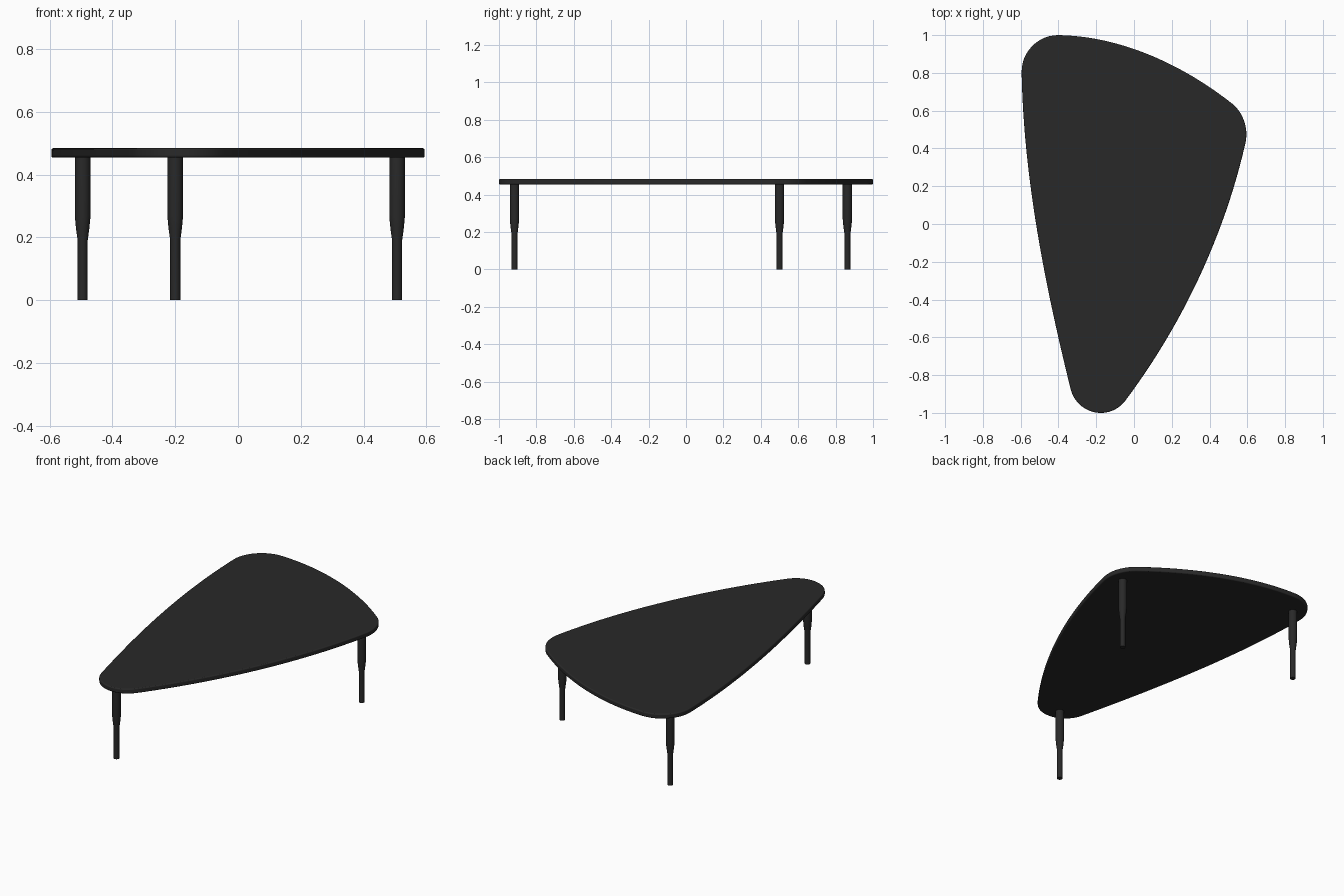
import bpy, bmesh, math
from mathutils import Vector
from mathutils.geometry import interpolate_bezier

if "Cube" in bpy.data.objects:
    bpy.data.objects.remove(bpy.data.objects["Cube"])

black = bpy.data.materials.new("black")
black.diffuse_color = (0.022, 0.022, 0.022, 1)
black.use_nodes = True
black.node_tree.nodes["Principled BSDF"].inputs["Base Color"].default_value = black.diffuse_color


def finish(name, bm):
    bmesh.ops.recalc_face_normals(bm, faces=bm.faces)
    mesh = bpy.data.meshes.new(name)
    bm.to_mesh(mesh)
    bm.free()
    mesh.materials.append(black)
    ob = bpy.data.objects.new(name, mesh)
    bpy.context.collection.objects.link(ob)
    return ob


def smooth(ob, angle):
    bpy.ops.object.select_all(action='DESELECT')
    ob.select_set(True)
    bpy.context.view_layer.objects.active = ob
    bpy.ops.object.shade_smooth_by_angle(angle=math.radians(angle))


# Table top outline, clockwise: point, travel direction, handle length in, handle length out, steps
outline = [
    ((-0.597, 0.80), (-0.02, 1), 0.56, 0.11, 12),
    ((-0.40, 0.998), (1, -0.02), 0.11, 0.33, 24),
    ((0.512, 0.638), (0.79, -0.62), 0.33, 0.077, 12),
    ((0.584, 0.43), (-0.22, -0.97), 0.077, 0.50, 24),
    ((-0.05, -0.93), (-0.60, -0.80), 0.50, 0.137, 14),
    ((-0.338, -0.87), (-0.24, 0.97), 0.137, 0.56, 24),
]
pts = []
for i, (p, d, _, out, n) in enumerate(outline):
    q, e, inn, _, _ = outline[(i + 1) % len(outline)]
    p, q = Vector(p), Vector(q)
    h1 = p + Vector(d).normalized() * out
    h2 = q - Vector(e).normalized() * inn
    pts += interpolate_bezier(p, h1, h2, q, n + 1)[:-1]

# Normalise the outline to its overall size
lo = [min(p[k] for p in pts) for k in (0, 1)]
hi = [max(p[k] for p in pts) for k in (0, 1)]
size = (1.19, 2.0)
pts = [[((p[k] - lo[k]) / (hi[k] - lo[k]) - 0.5) * size[k] for k in (0, 1)] for p in pts]

# Table top slab with softened rims
bm = bmesh.new()
face = bm.faces.new([bm.verts.new((x, y, 0.454)) for x, y in pts])
ext = bmesh.ops.extrude_face_region(bm, geom=[face])
bmesh.ops.translate(bm, vec=(0, 0, 0.03),
                    verts=[g for g in ext["geom"] if isinstance(g, bmesh.types.BMVert)])
top = finish("table_top", bm)
bev = top.modifiers.new("rim", 'BEVEL')
bev.width, bev.segments = 0.006, 3
bev.limit_method, bev.angle_limit = 'ANGLE', math.radians(50)
smooth(top, 40)

# Turned legs: thick upper part tapering to a thin lower part
profile = [(0.016, 0), (0.016, 0.19), (0.0215, 0.23), (0.025, 0.268), (0.025, 0.456)]


def leg(name, x, y, sides=32):
    bm = bmesh.new()
    rings = [[bm.verts.new((x + r * math.cos(2 * math.pi * k / sides),
                            y + r * math.sin(2 * math.pi * k / sides), z))
              for k in range(sides)] for r, z in profile]
    for a, b in zip(rings, rings[1:]):
        for k in range(sides):
            j = (k + 1) % sides
            bm.faces.new((a[k], a[j], b[j], b[k]))
    bm.faces.new(rings[0])
    bm.faces.new(rings[-1])
    smooth(finish(name, bm), 30)


leg("front_leg", -0.20, -0.917)
leg("right_leg", 0.507, 0.50)
leg("back_left_leg", -0.495, 0.863)
